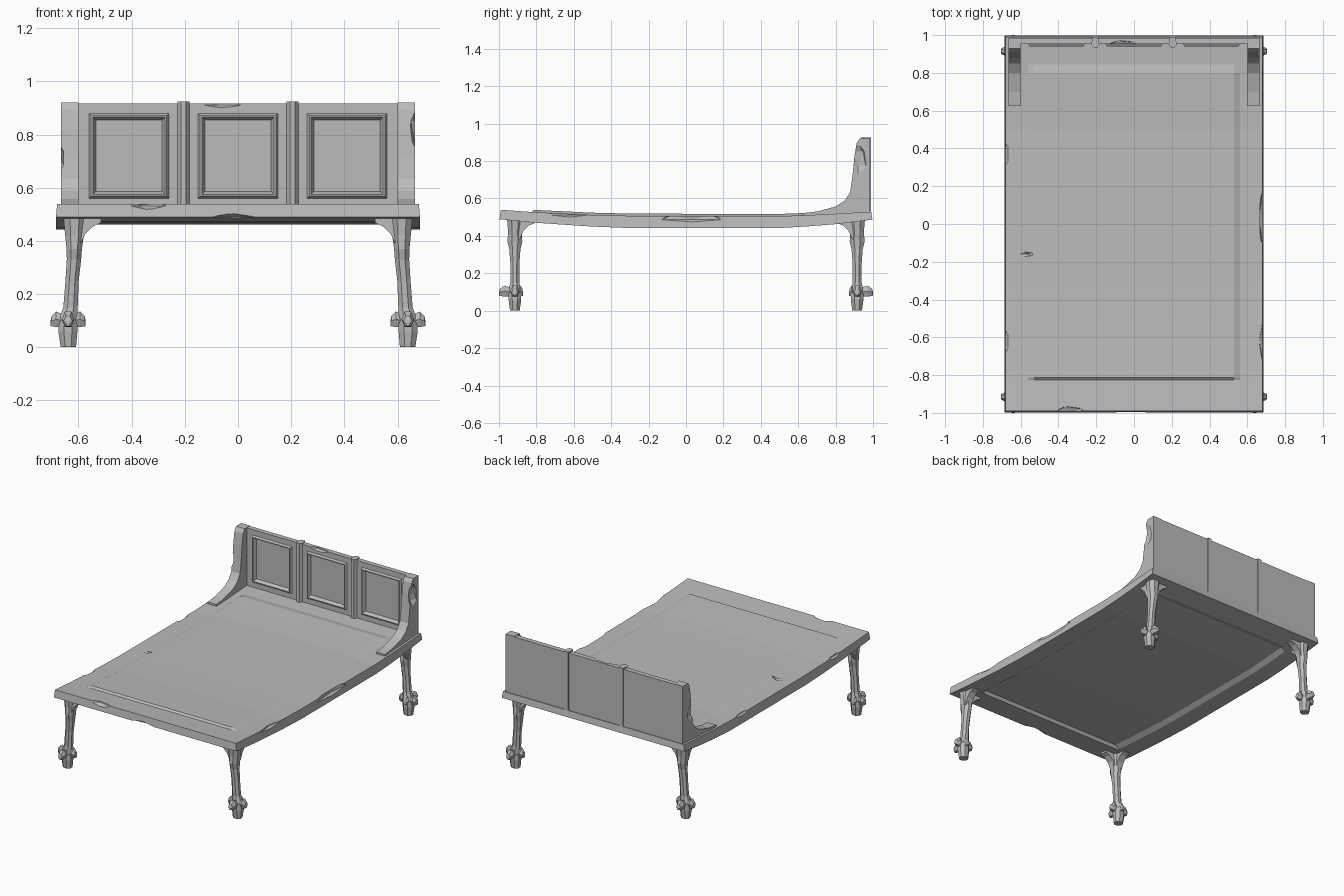
import bpy, bmesh
from math import cos, sin, pi
from mathutils import Vector

cube = bpy.data.objects.get("Cube")
if cube:
    bpy.data.objects.remove(cube, do_unlink=True)

GREY = (0.5, 0.5, 0.5, 1)
mat = bpy.data.materials.new("plain grey")
mat.use_nodes = True
mat.diffuse_color = GREY
mat.node_tree.nodes["Principled BSDF"].inputs["Base Color"].default_value = GREY


def finish(name, bm):
    bmesh.ops.recalc_face_normals(bm, faces=bm.faces)
    me = bpy.data.meshes.new(name)
    bm.to_mesh(me)
    bm.free()
    me.materials.append(mat)
    ob = bpy.data.objects.new(name, me)
    bpy.context.collection.objects.link(ob)
    return ob


def loft(bm, rings):
    """Skin equal-length rings of points and cap both ends."""
    loops = [[bm.verts.new(p) for p in ring] for ring in rings]
    n = len(loops[0])
    for a, b in zip(loops, loops[1:]):
        for i in range(n):
            j = (i + 1) % n
            bm.faces.new((a[i], a[j], b[j], b[i]))
    bm.faces.new(loops[0])
    bm.faces.new(loops[-1])


def mirror(ob, both=False):
    m = ob.modifiers.new("mirror", "MIRROR")
    m.use_axis = (True, both, False)


def interp(table, y):
    for (y0, *a), (y1, *b) in zip(table, table[1:]):
        if y <= y1:
            t = (y - y0) / (y1 - y0)
            return [p + (q - p) * t for p, q in zip(a, b)]
    return table[-1][1:]


def chip(ob, spots):
    """Knock worn chips out of edges with faceted cutters."""
    for loc, size in spots:
        bm = bmesh.new()
        bmesh.ops.create_icosphere(bm, subdivisions=1, radius=1)
        for v in bm.verts:
            v.co = Vector(loc) + v.co * Vector(size)
        cutter = finish("chip_cutter", bm)
        cutter.hide_render = True
        mod = ob.modifiers.new("chip", "BOOLEAN")
        mod.object, mod.operation, mod.solver = cutter, "DIFFERENCE", "EXACT"
        bpy.context.view_layer.objects.active = ob
        bpy.ops.object.modifier_apply(modifier=mod.name)
        bpy.data.objects.remove(cutter, do_unlink=True)


# Sagging base: y, top height, bottom height
SAG = [(-1, 0.54, 0.49), (-0.8, 0.526, 0.47), (-0.5, 0.512, 0.45), (-0.3, 0.507, 0.442),
       (0.5, 0.505, 0.442), (0.75, 0.515, 0.457), (1, 0.53, 0.488)]
xs = [-0.68, -0.56, -0.53, 0.53, 0.56, 0.68]
ys = [-0.99, -0.825, -0.812, -0.65, -0.5, -0.3, 0.1, 0.5, 0.65, 0.8, 0.845, 0.99]
bm = bmesh.new()
sheets = []
for side in (0, 1):
    grid = []
    for j, y in enumerate(ys):
        row = []
        for i, x in enumerate(xs):
            inner = 1 < i < 4 and 1 < j < len(ys) - 2
            z = interp(SAG, y)[side] + inner * (0.012, 0.02)[side]
            grow = 1 + side * 0.007
            row.append(bm.verts.new((x * grow, y * grow, z)))
        grid.append(row)
    for r, s in zip(grid, grid[1:]):
        for i in range(len(xs) - 1):
            bm.faces.new((r[i], r[i + 1], s[i + 1], s[i]))
    sheets.append(grid[0] + [r[-1] for r in grid[1:]] + grid[-1][-2::-1]
                  + [r[0] for r in grid[-2:0:-1]])
top, low = sheets
for i in range(len(top)):
    j = (i + 1) % len(top)
    bm.faces.new((top[i], top[j], low[j], low[i]))
base = finish("bed_base", bm)
chip(base, [((0.69, 0.03, 0.5), (0.03, 0.19, 0.03)), ((0.69, -0.62, 0.525), (0.03, 0.13, 0.03)),
            ((-0.69, 0.37, 0.515), (0.03, 0.08, 0.03)), ((-0.69, -0.62, 0.525), (0.03, 0.08, 0.03)),
            ((-0.34, -1, 0.545), (0.09, 0.04, 0.03)), ((-0.02, -1, 0.48), (0.1, 0.03, 0.025)),
            ((-0.57, -0.16, 0.515), (0.04, 0.015, 0.02))])

# Headboard: three cells, each with a raised moulding round a sunk panel
PANEL = [(0.205, 0.197, 0.985), (0.205, 0.197, 0.952), (0.15, 0.16, 0.952),
         (0.142, 0.152, 0.94), (0.136, 0.146, 0.94), (0.125, 0.135, 0.963)]
for name, cx in (("right", -0.41), ("middle", 0), ("left", 0.41)):
    bm = bmesh.new()
    loft(bm, [[(cx + sx * w, y, 0.72 + sz * h) for sx, sz in ((-1, -1), (1, -1), (1, 1), (-1, 1))]
              for w, h, y in PANEL])
    ob = finish("headboard_panel_" + name, bm)
    if name == "middle":
        chip(ob, [((-0.06, 0.945, 0.92), (0.09, 0.03, 0.022))])

# Vertical posts between the panels, pointed front and back
bm = bmesh.new()
outline = [(-0.022, 0.95), (-0.01, 0.935), (0.01, 0.935), (0.022, 0.95),
           (0.014, 0.99), (-0.014, 0.99)]
loft(bm, [[(0.205 + x, y, z) for x, y in outline] for z in (0.515, 0.925)])
mirror(finish("headboard_posts", bm))

# Swept side wings
WING = [(0.625, 0.5), (0.625, 0.522), (0.7, 0.53), (0.8, 0.557), (0.85, 0.59), (0.878, 0.635),
        (0.89, 0.72), (0.9, 0.82), (0.912, 0.895), (0.928, 0.92), (0.985, 0.92), (0.985, 0.5)]
bm = bmesh.new()
loft(bm, [[(x, y, z) for y, z in WING] for x in (0.6, 0.665)])
wing = finish("headboard_wings", bm)
mirror(wing)
bpy.context.view_layer.objects.active = wing
bpy.ops.object.modifier_apply(modifier="mirror")
chip(wing, [((0.672, 0.92, 0.81), (0.03, 0.05, 0.09)), ((-0.672, 0.9, 0.71), (0.02, 0.04, 0.06))])

# Legs: height, centre x, half width, half depth
LEG = [(0, 0.638, 0.029, 0.026), (0.06, 0.64, 0.036, 0.034), (0.11, 0.638, 0.034, 0.034),
       (0.15, 0.63, 0.027, 0.024), (0.25, 0.624, 0.025, 0.024), (0.33, 0.617, 0.027, 0.03),
       (0.37, 0.616, 0.029, 0.04), (0.42, 0.615, 0.035, 0.036), (0.49, 0.615, 0.042, 0.042)]
LEG_Y = -0.915
bm = bmesh.new()
loft(bm, [[(cx + cos(pi * (k + 0.5) / 4) * rx * 1.08, LEG_Y + sin(pi * (k + 0.5) / 4) * ry * 1.08, z)
           for k in range(8)] for z, cx, rx, ry in LEG])
mirror(finish("legs", bm), True)

# Curved brackets running inward from each leg along both sides
BRACKET = [(0, 0.37), (0.025, 0.38), (0.045, 0.425), (0.075, 0.455), (0.105, 0.468),
           (0.105, 0.485), (0, 0.495)]
bm = bmesh.new()
loft(bm, [[(0.62 - d, LEG_Y + w, z) for d, z in BRACKET] for w in (-0.024, 0.024)])
loft(bm, [[(0.62 + w, LEG_Y + d, z) for d, z in BRACKET] for w in (-0.024, 0.024)])
mirror(finish("leg_brackets", bm), True)

# Claws gripping each foot: direction and reach
CLAW = [(0.02, 0.02, 0.1), (0.045, 0.024, 0.105), (0.062, 0.016, 0.098), (0.066, 0.008, 0.09)]
bm = bmesh.new()
for (dx, dy), reach in (((1, 0), 1), ((-1, 0), 1), ((0, -1), 1.28), ((0, 1), 0.65)):
    loft(bm, [[(0.639 + dx * d * reach - dy * c * r, LEG_Y + dy * d * reach + dx * c * r,
                z + s * r * 1.4)
               for c, s in ((cos(k * pi / 3), sin(k * pi / 3)) for k in range(6))]
              for d, r, z in CLAW])
mirror(finish("foot_claws", bm), True)
